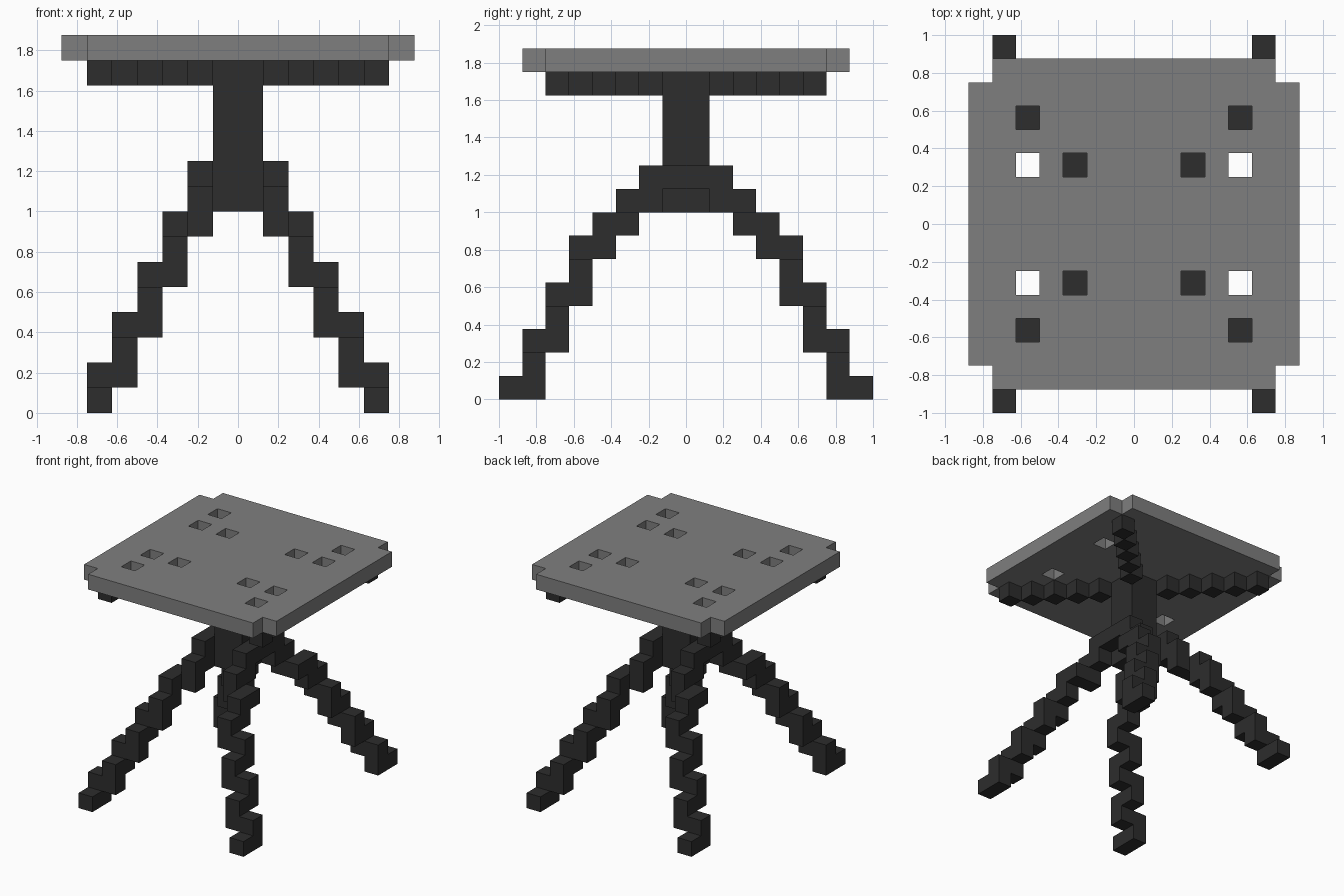
import bpy, bmesh
from mathutils import Vector

U = 0.125  # edge of one block

cube = bpy.data.objects.get("Cube")
if cube:
    bpy.data.objects.remove(cube, do_unlink=True)


def material(name, rgb):
    m = bpy.data.materials.new(name)
    m.use_nodes = True
    col = (*rgb, 1.0)
    m.diffuse_color = col
    m.node_tree.nodes["Principled BSDF"].inputs["Base Color"].default_value = col
    return m


grey = material("mid grey", (0.212, 0.212, 0.212))
black = material("charcoal", (0.026, 0.026, 0.026))


def blocks(name, cells, mat):
    """Join unit blocks into one shell, leaving out the faces between neighbours."""
    cells = set(cells)
    bm = bmesh.new()
    verts = {}

    def vert(p):
        key = tuple(round(c) for c in p)
        if key not in verts:
            verts[key] = bm.verts.new(Vector(key) * U)
        return verts[key]

    for cell in cells:
        for axis in range(3):
            for side in (0, 1):
                step = [0, 0, 0]
                step[axis] = 1 if side else -1
                if tuple(c + s for c, s in zip(cell, step)) in cells:
                    continue
                a, b = Vector((0, 0, 0)), Vector((0, 0, 0))
                a[(axis + 1) % 3] = 1
                b[(axis + 2) % 3] = 1
                o = Vector(cell)
                o[axis] += side
                loop = [o, o + a, o + a + b, o + b]
                if not side:
                    loop.reverse()
                bm.faces.new([vert(p) for p in loop])
    me = bpy.data.meshes.new(name)
    bm.to_mesh(me)
    bm.free()
    me.materials.append(mat)
    ob = bpy.data.objects.new(name, me)
    bpy.context.collection.objects.link(ob)
    return ob


def box(x, y, z):
    return {(i, j, k) for i in range(*x) for j in range(*y) for k in range(*z)}


def mirrored(cells, sx, sy):
    """Reflect blocks into the chosen quadrant."""
    return [(x if sx > 0 else -1 - x, y if sy > 0 else -1 - y, z) for x, y, z in cells]


quadrants = {"back_left": (1, 1), "back_right": (-1, 1),
             "front_left": (1, -1), "front_right": (-1, -1)}

# Seat: slab with notched corners and three square holes per quadrant
seat = box((-7, 7), (-7, 7), (14, 15))
for sx, sy in quadrants.values():
    seat -= set(mirrored([(6, 6, 14), (2, 2, 14), (4, 4, 14), (4, 2, 14)], sx, sy))
blocks("seat", seat, grey)

# Column with a collar block on each side
blocks("column", box((-1, 1), (-1, 1), (8, 14)) | box((-2, 2), (-1, 1), (9, 10)), black)

# Leg path from the top joint to the foot, one axis step at a time
leg, pos = [(1, 1, 9)], [1, 1, 9]
for axis in "zyzxyzyzxzyzxzyzxzy":
    pos["xyz".index(axis)] += -1 if axis == "z" else 1
    leg.append(tuple(pos))

# Diagonal arms under the seat and stepped legs, one per quadrant
arm = [(i, i, 13) for i in range(1, 6)]
for name, (sx, sy) in quadrants.items():
    blocks(name + "_arm", mirrored(arm, sx, sy), black)
    blocks(name + "_leg", mirrored(leg, sx, sy), black)
